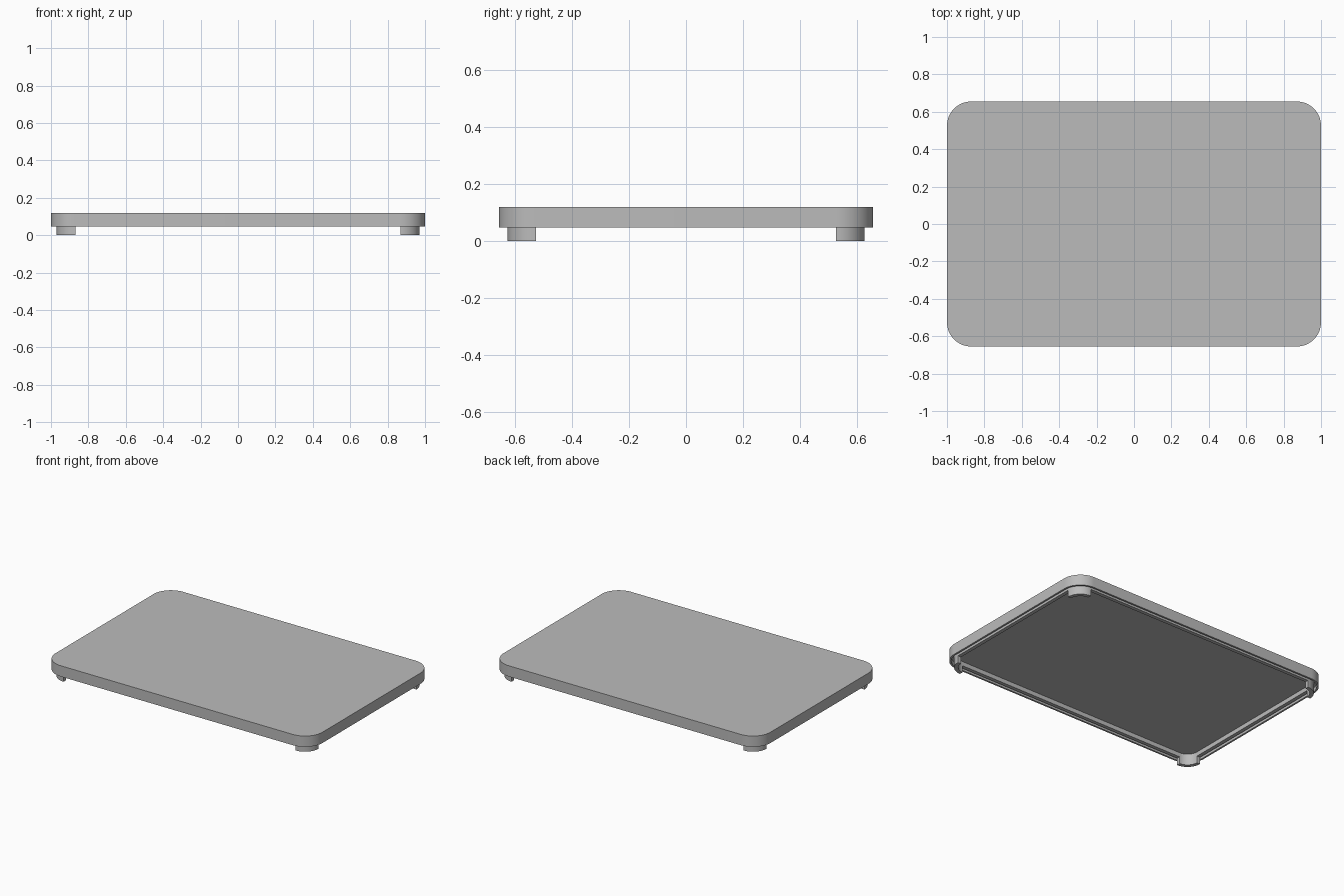
import bpy, bmesh, math

cube = bpy.data.objects.get("Cube")
if cube:
    bpy.data.objects.remove(cube)

HALF_X, HALF_Y, RADIUS = 1.0, 0.655, 0.13
TOP, FLOOR, RIM = 0.12, 0.076, 0.047
STEPS = 16

grey = bpy.data.materials.new("plain_grey")
grey.use_nodes = True
colour = (0.5, 0.5, 0.5, 1)
grey.diffuse_color = colour
grey.node_tree.nodes["Principled BSDF"].inputs["Base Color"].default_value = colour


def corner(index, inset):
    """Arc of one rounded corner, counted anticlockwise from back left."""
    sx, sy = ((1, 1), (-1, 1), (-1, -1), (1, -1))[index]
    cx, cy, r = sx * (HALF_X - RADIUS), sy * (HALF_Y - RADIUS), RADIUS - inset
    angles = [(index + i / STEPS) * math.pi / 2 for i in range(STEPS + 1)]
    return [(cx + r * math.cos(a), cy + r * math.sin(a)) for a in angles]


def outline(inset):
    return [p for i in range(4) for p in corner(i, inset)]


def finish(name, bm):
    bmesh.ops.recalc_face_normals(bm, faces=bm.faces)
    mesh = bpy.data.meshes.new(name)
    bm.to_mesh(mesh)
    bm.free()
    mesh.materials.append(grey)
    obj = bpy.data.objects.new(name, mesh)
    bpy.context.collection.objects.link(obj)
    bpy.ops.object.select_all(action='DESELECT')
    obj.select_set(True)
    bpy.context.view_layer.objects.active = obj
    bpy.ops.object.shade_smooth_by_angle(angle=math.radians(30))


# Board: nested outlines from the top, round the outer rim, groove and inner rib
bm = bmesh.new()
profile = [(0, TOP), (0, RIM), (0.012, RIM), (0.012, FLOOR),
           (0.03, FLOOR), (0.03, RIM), (0.055, RIM), (0.055, FLOOR)]
rings = [[bm.verts.new((x, y, z)) for x, y in outline(inset)] for inset, z in profile]
for a, b in zip(rings, rings[1:]):
    for i in range(len(a)):
        j = (i + 1) % len(a)
        bm.faces.new((a[i], a[j], b[j], b[i]))
bm.faces.new(rings[0])
bm.faces.new(rings[-1])
finish("board", bm)

# Feet: curved corner pieces hanging from the inner rib
names = ("back_left_foot", "back_right_foot", "front_right_foot", "front_left_foot")
for index, name in enumerate(names):
    bm = bmesh.new()
    section = corner(index, 0.03) + corner(index, 0.055)[::-1]
    base = bm.faces.new([bm.verts.new((x, y, 0)) for x, y in section])
    grown = bmesh.ops.extrude_face_region(bm, geom=[base])["geom"]
    lifted = [v for v in grown if isinstance(v, bmesh.types.BMVert)]
    bmesh.ops.translate(bm, verts=lifted, vec=(0, 0, RIM))
    finish(name, bm)
